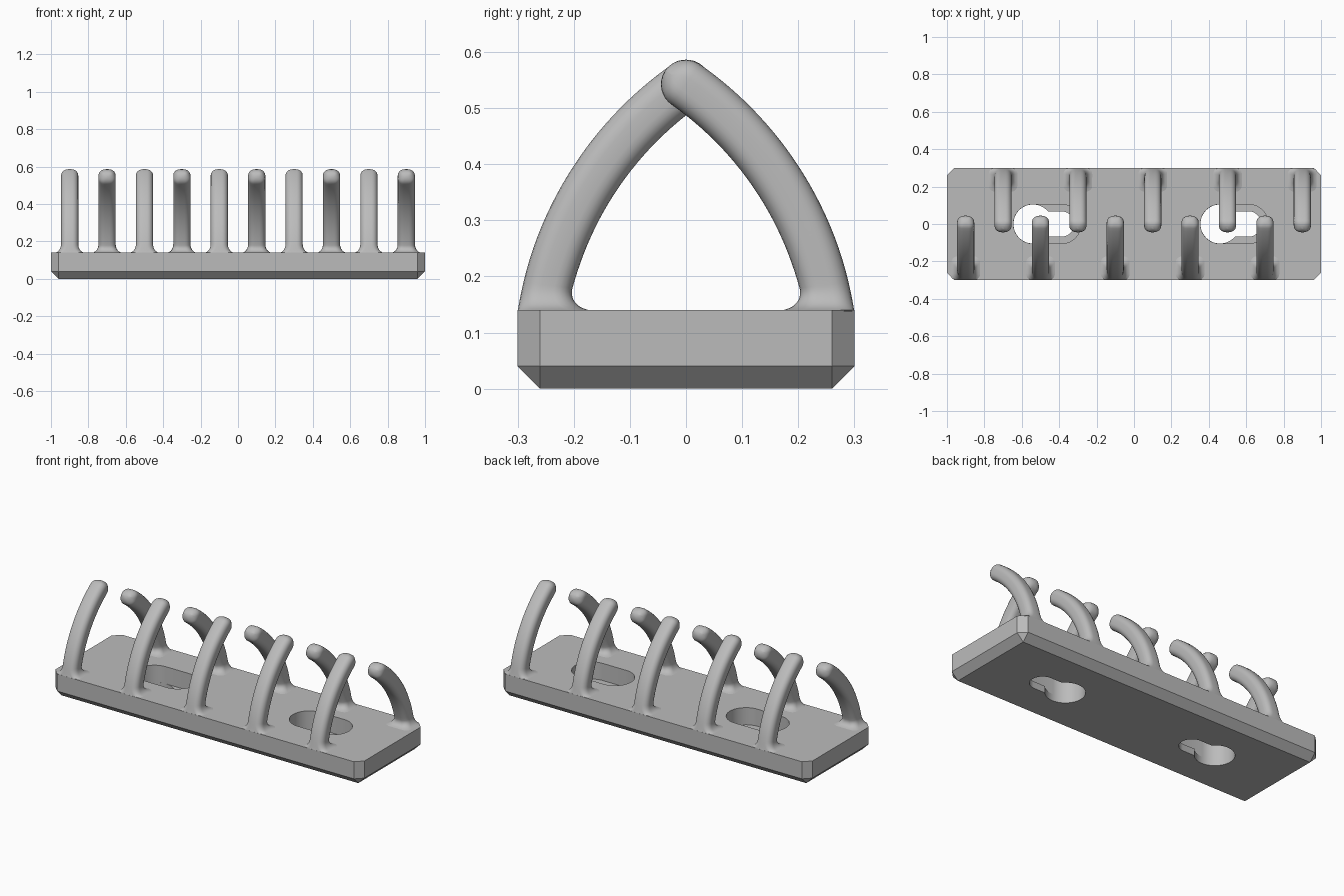
import bpy, bmesh, math
from mathutils import Vector

cube = bpy.data.objects.get("Cube")
if cube:
    bpy.data.objects.remove(cube, do_unlink=True)

GREY = (0.5, 0.5, 0.5, 1)
mat = bpy.data.materials.new("light grey")
mat.use_nodes = True
mat.diffuse_color = GREY
mat.node_tree.nodes["Principled BSDF"].inputs["Base Color"].default_value = GREY


def make_object(name, bm):
    bmesh.ops.recalc_face_normals(bm, faces=bm.faces)
    mesh = bpy.data.meshes.new(name)
    bm.to_mesh(mesh)
    bm.free()
    mesh.materials.append(mat)
    ob = bpy.data.objects.new(name, mesh)
    bpy.context.collection.objects.link(ob)
    return ob


def activate(ob):
    bpy.ops.object.select_all(action='DESELECT')
    ob.select_set(True)
    bpy.context.view_layer.objects.active = ob


def smooth(ob):
    activate(ob)
    bpy.ops.object.shade_smooth_by_angle(angle=math.radians(32))


def loft(bm, rings):
    """Join equal rings of points with quads and close both ends."""
    loops = [[bm.verts.new(p) for p in ring] for ring in rings]
    n = len(loops[0])
    for a, b in zip(loops, loops[1:]):
        for i in range(n):
            j = (i + 1) % n
            bm.faces.new((a[i], a[j], b[j], b[i]))
    bm.faces.new(loops[0])
    bm.faces.new(loops[-1])


# Base plate: cut corners, with the underside chamfered to a plain rectangle
W, D, H, C = 1.0, 0.3, 0.14, 0.04
bm = bmesh.new()
points = [(sx * (W - C), sy * (D - C), 0) for sx in (-1, 1) for sy in (-1, 1)]
for z in (C, H):
    for sx in (-1, 1):
        for sy in (-1, 1):
            points += [(sx * W, sy * (D - C), z), (sx * (W - C), sy * D, z)]
bmesh.ops.convex_hull(bm, input=[bm.verts.new(p) for p in points])
bmesh.ops.dissolve_limit(bm, angle_limit=0.01, verts=bm.verts, edges=bm.edges)
base = make_object("base_plate", bm)


# Keyhole mounts: wide pocket above, round opening and narrow slot below
def stadium_cutter(x0, x1, r, z0, z1):
    outline = []
    for k in range(48):
        a = math.tau * (k + 0.5) / 48
        cx = x1 if math.cos(a) > 0 else x0
        outline.append((cx + r * math.cos(a), r * math.sin(a)))
    bm = bmesh.new()
    if x0 == x1:
        bmesh.ops.create_cone(bm, cap_ends=True, segments=48, radius1=r, radius2=r, depth=z1 - z0)
        bmesh.ops.translate(bm, verts=bm.verts, vec=(x0, 0, (z0 + z1) / 2))
    else:
        loft(bm, [[(x, y, z) for x, y in outline] for z in (z0, z1)])
    cutter = make_object("cutter", bm)
    cutter.hide_render = True
    return cutter


def cut(target, cutter):
    mod = target.modifiers.new("cut", 'BOOLEAN')
    mod.operation = 'DIFFERENCE'
    mod.solver = 'EXACT'
    mod.object = cutter
    activate(target)
    bpy.ops.object.modifier_apply(modifier=mod.name)
    bpy.data.objects.remove(cutter, do_unlink=True)


for x in (-0.54, 0.46):
    cut(base, stadium_cutter(x, x + 0.152, 0.105, C, 0.3))
    cut(base, stadium_cutter(x, x, 0.1045, -0.1, 0.08))
    cut(base, stadium_cutter(x, x + 0.152, 0.068, -0.1, 0.07))
smooth(base)

# Curved fingers: rounded-square section swept along an arc in the yz plane
RX, RY, FILLET, FLARE = 0.046, 0.044, 0.032, 0.045
ARC_Y, ARC_Z, ARC_R = 0.358, 0.032, 0.623
START, END = math.radians(10), math.radians(55)


def section(x, centre, across, hx, hin, hout):
    """Rounded rectangle; hin and hout are its reach inward and outward."""
    ring = []
    mid, hy = (hin - hout) / 2, (hin + hout) / 2
    fx, fy = min(FILLET, hx), min(FILLET, hy)
    for q in range(4):
        for k in range(6):
            a = math.pi / 2 * (q + k / 5)
            sx = 1 if q in (0, 3) else -1
            sy = 1 if q < 2 else -1
            u = sx * (hx - fx) + fx * math.cos(a)
            v = sy * (hy - fy) + fy * math.sin(a)
            p = centre + across * (v + mid)
            ring.append((x + u, p.x, p.y))
    return ring


def finger(name, x, side):
    rings = []
    steps = [FLARE * (k / 8) ** 1.5 for k in range(9)]
    length = ARC_R * (END - START)
    steps += [FLARE + (length - FLARE) * k / 24 for k in range(1, 25)]
    for s in steps:
        a = START + s / ARC_R
        centre = Vector((ARC_Y - ARC_R * math.cos(a), ARC_Z + ARC_R * math.sin(a)))
        # Lay the first sections flat on the plate
        tilt = a * min(1, s / 0.1)
        across = Vector((math.cos(tilt), -math.sin(tilt)))
        gap = max(0, FLARE - s)
        flare = FLARE - math.sqrt(FLARE ** 2 - gap ** 2)
        if s == 0:
            centre.y = H - 0.002
        rings.append(section(x, centre, across, RX + flare * 0.8, RY + flare, RY))
    # Rounded tip
    along = Vector((math.sin(END), math.cos(END)))
    for k in range(1, 9):
        t = math.radians(86) * k / 8
        hy = RY * math.cos(t)
        hx = RX - FILLET * (1 - math.cos(t))
        rings.append(section(x, centre + along * RY * math.sin(t), across, hx, hy, hy))
    bm = bmesh.new()
    loft(bm, [[(px, py * side, pz) for px, py, pz in ring] for ring in rings])
    smooth(make_object(name, bm))


# Fingers alternate between the front and back edges
for i in range(5):
    finger(f"front_finger_{i + 1}", -0.9 + 0.4 * i, 1)
    finger(f"back_finger_{i + 1}", -0.7 + 0.4 * i, -1)
